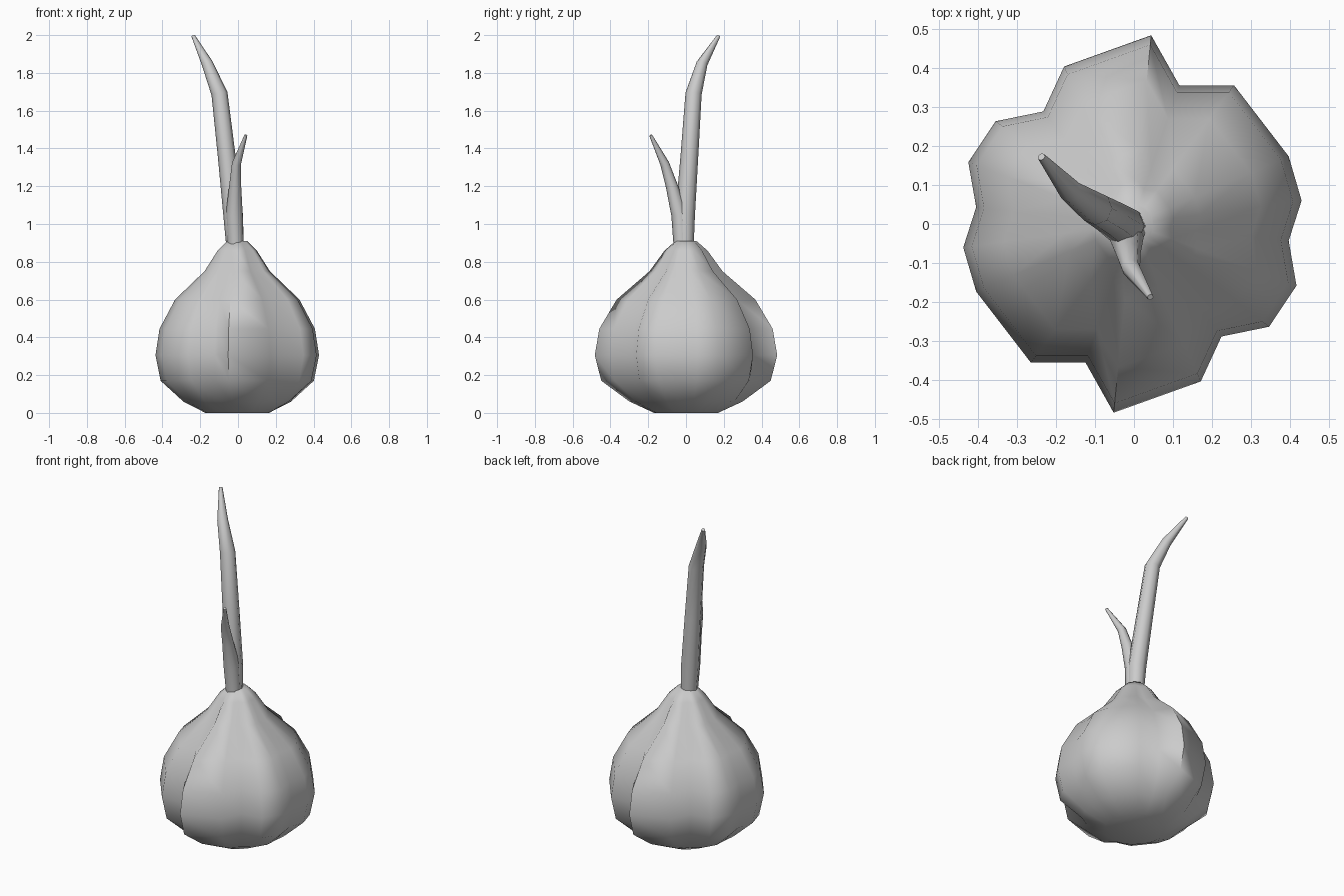
import bpy, bmesh, math
from mathutils import Vector

if "Cube" in bpy.data.objects:
    bpy.data.objects.remove(bpy.data.objects["Cube"])


def skin(name, rings, angle):
    """Bridge a stack of equal-length vertex rings and cap both ends."""
    bm = bmesh.new()
    loops = [[bm.verts.new(p) for p in ring] for ring in rings]
    n = len(loops[0])
    for a, b in zip(loops, loops[1:]):
        for i in range(n):
            j = (i + 1) % n
            bm.faces.new((a[i], a[j], b[j], b[i]))
    bm.faces.new(loops[0][::-1])
    bm.faces.new(loops[-1])
    bmesh.ops.recalc_face_normals(bm, faces=bm.faces)
    mesh = bpy.data.meshes.new(name)
    bm.to_mesh(mesh)
    bm.free()
    obj = bpy.data.objects.new(name, mesh)
    bpy.context.collection.objects.link(obj)
    bpy.ops.object.select_all(action='DESELECT')
    obj.select_set(True)
    bpy.context.view_layer.objects.active = obj
    bpy.ops.object.shade_smooth_by_angle(angle=math.radians(angle))
    return obj


def tube(name, path, sides=8):
    """Round stalk through (x, y, z, radius) points."""
    pts = [Vector(p[:3]) for p in path]
    rings = []
    for i, p in enumerate(pts):
        d = pts[min(i + 1, len(pts) - 1)] - pts[max(i - 1, 0)]
        u = Vector((0, 1, 0)).cross(d).normalized()
        v = d.normalized().cross(u)
        ring = []
        for k in range(sides):
            a = 2 * math.pi * k / sides
            ring.append(p + path[i][3] * (u * math.cos(a) + v * math.sin(a)))
        rings.append(ring)
    return skin(name, rings, 60)


# Clove outline at the widest level: half of it, repeated by a half turn
half = [(0.048, 0.483), (0.12, 0.355), (0.26, 0.355), (0.40, 0.173), (0.433, 0.06),
        (0.40, -0.043), (0.42, -0.158), (0.35, -0.263), (0.228, -0.288), (0.175, -0.403)]
outline = half + [(-x, -y) for x, y in half]

# Bulb levels: height, scale, how strongly the cloves show
levels = [(0.0, 0.40, 0.0), (0.06, 0.67, 0.4), (0.17, 0.94, 0.9), (0.305, 1.0, 1.0),
          (0.445, 0.95, 1.0), (0.60, 0.76, 1.0), (0.75, 0.40, 1.0), (0.86, 0.24, 0.8),
          (0.91, 0.125, 0.3)]
rings = []
for z, s, lobe in levels:
    ring = []
    for x, y in outline:
        r = math.hypot(x, y)
        k = s * (lobe + (1 - lobe) * 0.425 / r)
        ring.append((x * k - 0.004, y * k, z))
    rings.append(ring)
skin("garlic_bulb", rings, 70)

# Tall bent stalk and the short shoot branching forward from it
tube("tall_stalk", [(-0.015, -0.005, 0.86, 0.045), (-0.025, -0.005, 1.04, 0.052),
                    (-0.06, 0.018, 1.36, 0.047), (-0.098, 0.04, 1.69, 0.043),
                    (-0.163, 0.085, 1.85, 0.030), (-0.237, 0.172, 1.995, 0.010)])
tube("short_shoot", [(-0.012, -0.022, 0.86, 0.042), (-0.02, -0.033, 1.05, 0.045),
                     (-0.015, -0.075, 1.20, 0.032), (-0.008, -0.113, 1.32, 0.024),
                     (0.042, -0.187, 1.47, 0.008)])
